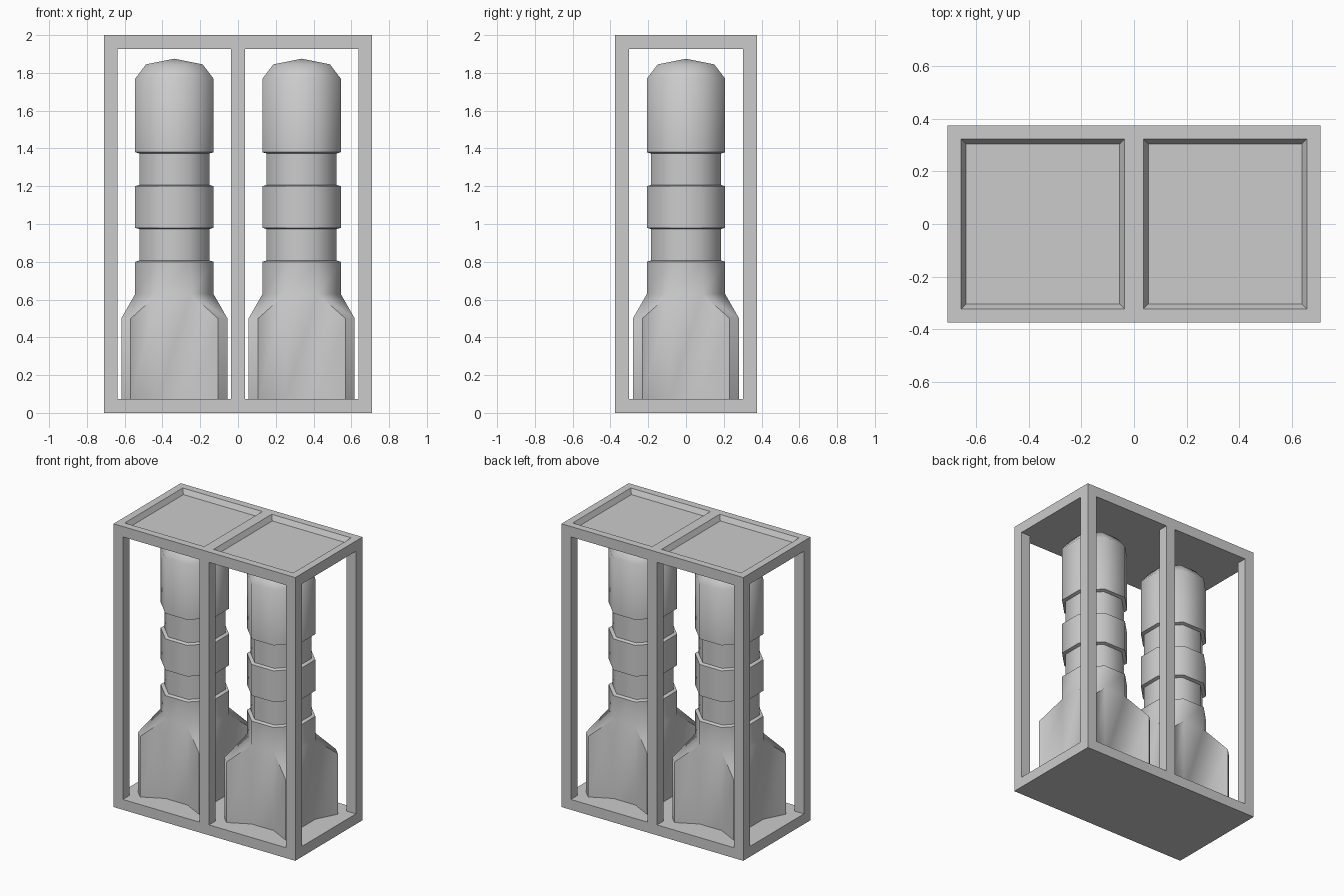
import bpy, bmesh
from math import sin, cos, pi, radians

if "Cube" in bpy.data.objects:
    bpy.data.objects.remove(bpy.data.objects["Cube"])

W, D, H, T = 0.71, 0.375, 2.0, 0.073   # half width, half depth, height, bar thickness


def make_object(name, bm):
    bmesh.ops.recalc_face_normals(bm, faces=bm.faces)
    mesh = bpy.data.meshes.new(name)
    bm.to_mesh(mesh)
    bm.free()
    obj = bpy.data.objects.new(name, mesh)
    bpy.context.collection.objects.link(obj)
    return obj


def box_mesh(lo, hi):
    bm = bmesh.new()
    bmesh.ops.create_cube(bm, size=1)
    for v in bm.verts:
        v.co = [(a + b) / 2 + c * (b - a) for a, b, c in zip(lo, hi, v.co)]
    return bm


# Base plate
make_object("base_plate", box_mesh((-W, -D, 0), (W, D, T)))

# Posts: four corners plus a middle post front and back
for y_name, y in (("front", -D + T / 2), ("back", D - T / 2)):
    for x_name, x in (("left", -W + T / 2), ("middle", 0), ("right", W - T / 2)):
        make_object(f"post_{y_name}_{x_name}",
                    box_mesh((x - T / 2, y - T / 2, T), (x + T / 2, y + T / 2, H - T)))

# Roof plate with two sloped recesses
bm = box_mesh((-W, -D, H - T), (W, D, H))
bmesh.ops.bisect_plane(bm, geom=bm.verts[:] + bm.edges[:] + bm.faces[:],
                       plane_co=(0, 0, 0), plane_no=(1, 0, 0))
bm.normal_update()
panels = [f for f in bm.faces if f.normal.z > 0.9]
bmesh.ops.inset_individual(bm, faces=panels, thickness=T)
for f in panels:
    side = 1 if f.calc_center_median().x > 0 else -1
    for v in f.verts:
        if abs(v.co.x) < 0.2:
            v.co.x = side * T / 2
bm.normal_update()
bmesh.ops.inset_individual(bm, faces=panels, thickness=0.026, depth=-0.035)
make_object("roof_plate", bm)

# Tank profile: (height, distance from axis to a flat side)
PROFILE = [(T, .207), (.63, .207), (.80, .207), (.807, .185), (.973, .185), (.98, .207),
           (1.20, .207), (1.207, .185), (1.373, .185), (1.38, .207), (1.77, .207), (1.845, .15)]


def make_tank(name, x):
    bm = bmesh.new()
    rings = []
    for z, r in PROFILE:
        rr = r / cos(pi / 8)
        rings.append([bm.verts.new((rr * cos((i + .5) * pi / 4), rr * sin((i + .5) * pi / 4), z))
                      for i in range(8)])
    walls = [[bm.faces.new((a[i], a[(i + 1) % 8], b[(i + 1) % 8], b[i])) for i in range(8)]
             for a, b in zip(rings, rings[1:])]
    tip = bm.verts.new((0, 0, 1.875))
    for i in range(8):
        bm.faces.new((rings[-1][i], rings[-1][(i + 1) % 8], tip))
    bm.faces.new(rings[0][::-1])

    # Fins pulled out of the diagonal sides of the lowest section
    fins = bmesh.ops.extrude_discrete_faces(bm, faces=walls[0][0::2])["faces"]
    for f in fins:
        for v in f.verts:
            px, py, pz = v.co
            far, near = .281, .231
            ax, ay = (far, near) if abs(px) > abs(py) else (near, far)
            v.co = (ax if px > 0 else -ax, ay if py > 0 else -ay, min(pz, .5))
    obj = make_object(name, bm)
    obj.location.x = x
    bpy.ops.object.select_all(action="DESELECT")
    obj.select_set(True)
    bpy.context.view_layer.objects.active = obj
    bpy.ops.object.shade_smooth_by_angle(angle=radians(55))


make_tank("tank_left", -0.337)
make_tank("tank_right", 0.337)
